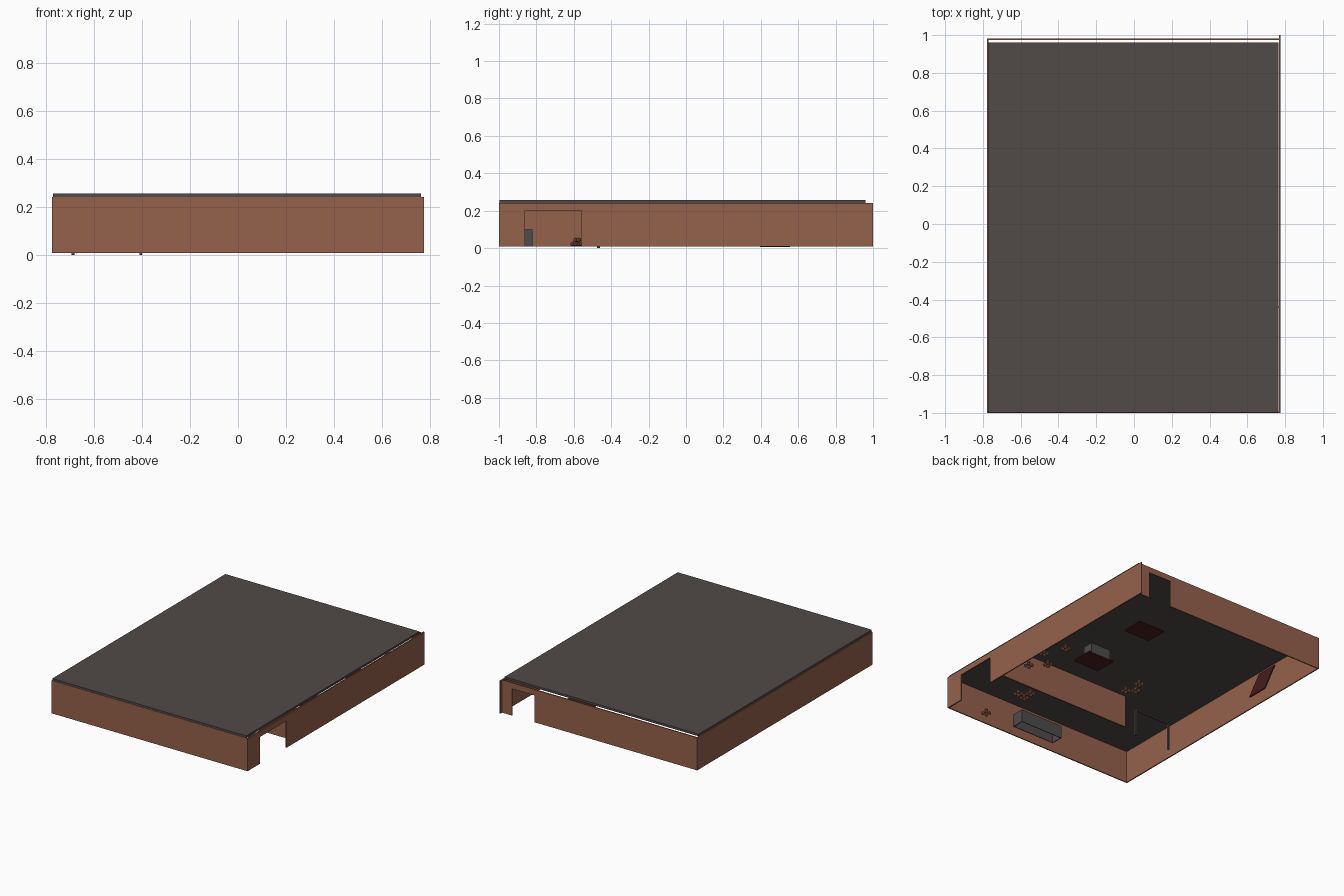
import bpy, bmesh, math
from mathutils import Matrix, Vector

if "Cube" in bpy.data.objects:
    bpy.data.objects.remove(bpy.data.objects["Cube"])


def material(name, col):
    m = bpy.data.materials.new(name)
    m.diffuse_color = (*col, 1)
    m.use_nodes = True
    m.node_tree.nodes["Principled BSDF"].inputs["Base Color"].default_value = m.diffuse_color
    return m


BRICK = material("brick_brown", (0.30, 0.12, 0.07))
DARK = material("roof_charcoal", (0.082, 0.068, 0.065))
GREY = material("counter_grey", (0.075, 0.07, 0.07))
MAROON = material("tabletop_maroon", (0.065, 0.012, 0.012))


def finish(name, bm, mat):
    me = bpy.data.meshes.new(name)
    bm.to_mesh(me)
    bm.free()
    me.materials.append(mat)
    ob = bpy.data.objects.new(name, me)
    bpy.context.collection.objects.link(ob)
    return ob


def add_box(bm, x0, x1, y0, y1, z0, z1):
    mat = Matrix.Translation(((x0 + x1) / 2, (y0 + y1) / 2, (z0 + z1) / 2))
    mat = mat @ Matrix.Diagonal((x1 - x0, y1 - y0, z1 - z0, 1))
    return bmesh.ops.create_cube(bm, size=1, matrix=mat)["verts"]


def boxes(name, mat, *dims):
    bm = bmesh.new()
    for d in dims:
        add_box(bm, *d)
    return finish(name, bm, mat)


Z0, Z1, DOOR = 0.008, 0.242, 0.20
T = 0.008

# outer walls, with door gaps in the right and back walls
boxes("front_wall", BRICK, (-0.77, 0.772, -1, -1 + T, Z0, Z1))
boxes("left_wall", BRICK, (-0.777, -0.777 + T, -1, 0.983, Z0, Z1))
boxes("right_wall", BRICK,
      (0.768, 0.776, -1, -0.86, Z0, Z1),
      (0.768, 0.776, -0.56, 1, Z0, Z1),
      (0.768, 0.776, -0.86, -0.56, DOOR, Z1))
boxes("back_wall", BRICK,
      (-0.77, 0.51, 0.975, 0.983, Z0, Z1),
      (0.69, 0.77, 0.975, 0.983, Z0, Z1),
      (0.51, 0.69, 0.975, 0.983, DOOR, Z1))

# inner partition and the free door frame beside it
boxes("partition_wall", BRICK, (-0.29, 0.768, -0.442, -0.434, Z0, Z1))
boxes("door_frame", DARK,
      (-0.695, -0.683, -0.475, -0.46, 0, 0.20),
      (-0.412, -0.40, -0.475, -0.46, 0, 0.20),
      (-0.695, -0.40, -0.475, -0.46, 0.19, 0.20))

# flat roof slab
boxes("roof", DARK, (-0.772, 0.764, -0.998, 0.96, 0.242, 0.257))


# hollow boxes, open underneath
def hollow(name, x0, x1, y0, y1, z0, z1):
    t = 0.005
    return boxes(name, GREY,
                 (x0, x1, y0, y0 + t, z0, z1), (x0, x1, y1 - t, y1, z0, z1),
                 (x0, x0 + t, y0, y1, z0, z1), (x1 - t, x1, y0, y1, z0, z1),
                 (x0, x1, y0, y1, z1 - t, z1))


hollow("counter", -0.06, 0.283, -0.91, -0.82, 0.008, 0.10)
hollow("table_base", 0.35, 0.51, 0.09, 0.17, 0.015, 0.09)

# flat tabletops on the floor, and one leaning on the left wall
for i, y in enumerate((0.617, 0.096)):
    boxes(f"tabletop_{i + 1}", MAROON, (0.325, 0.535, y - 0.08, y + 0.08, 0.008, 0.016))
lean = boxes("leaning_tabletop", MAROON, (-0.112, 0.112, -0.08, 0.08, -0.004, 0.004))
lean.location = (-0.712, 0.475, 0.112)
lean.rotation_euler = (0, math.radians(68), 0)

# small heaps of rounded stones
SPOTS = [(0.665, 0.088), (0.73, -0.057), (0.62, -0.15), (0.71, -0.24),
         (0.52, -0.574), (0.46, -0.52), (0.456, -0.59), (0.52, -0.906),
         (-0.01, 0.04), (0.0, -0.085), (-0.05, -0.043)]
for i, (x, y) in enumerate(SPOTS):
    bm = bmesh.new()
    spots = [(0.021 * math.cos(a), 0.021 * math.sin(a), 0.022)
             for a in (math.pi / 4 + k * math.pi / 2 for k in range(4))]
    for p in spots + [(0, 0, 0.044)]:
        bmesh.ops.create_icosphere(bm, subdivisions=1, radius=0.014,
                                   matrix=Matrix.Translation(Vector(p) + Vector((x, y, 0))))
    finish(f"rubble_heap_{i + 1}", bm, BRICK)
